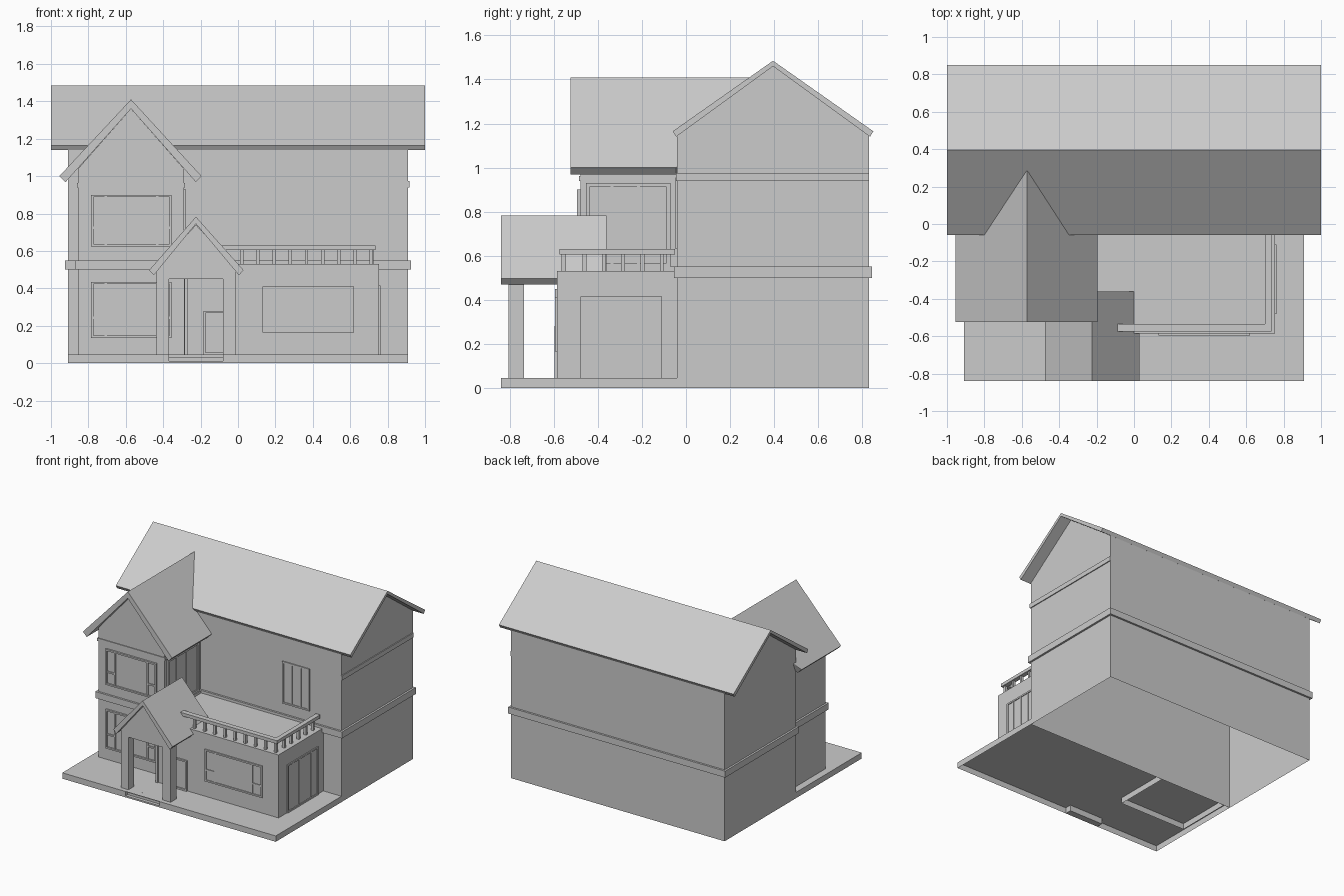
import bpy, bmesh

if "Cube" in bpy.data.objects:
    bpy.data.objects.remove(bpy.data.objects["Cube"])


def finish(name, bm):
    bmesh.ops.recalc_face_normals(bm, faces=bm.faces)
    me = bpy.data.meshes.new(name)
    bm.to_mesh(me)
    bm.free()
    ob = bpy.data.objects.new(name, me)
    bpy.context.collection.objects.link(ob)
    return ob


def place(axis, u, v, w):
    return {'x': (w, u, v), 'y': (u, w, v), 'z': (u, v, w)}[axis]


def prism(name, pts, axis, a, b, skip=(), caps=(True, True)):
    """Extrude a profile along an axis; b may be one value per point."""
    bm = bmesh.new()
    n = len(pts)
    bs = b if isinstance(b, (list, tuple)) else [b] * n
    A = [bm.verts.new(place(axis, u, v, a)) for u, v in pts]
    B = [bm.verts.new(place(axis, u, v, w)) for (u, v), w in zip(pts, bs)]
    for i in range(n):
        if i not in skip:
            j = (i + 1) % n
            bm.faces.new((A[i], A[j], B[j], B[i]))
    if caps[0]:
        bm.faces.new(A)
    if caps[1]:
        bm.faces.new(B)
    bmesh.ops.triangulate(bm, faces=[f for f in bm.faces if len(f.verts) > 4])
    return finish(name, bm)


def add_box(bm, x0, x1, y0, y1, z0, z1):
    vs = bmesh.ops.create_cube(bm, size=1)['verts']
    for v in vs:
        v.co = (x1 if v.co.x > 0 else x0, y1 if v.co.y > 0 else y0, z1 if v.co.z > 0 else z0)


def boxes(name, items):
    bm = bmesh.new()
    for it in items:
        add_box(bm, *it)
    return finish(name, bm)


def belt(name, x0, x1, y0, y1, z0, z1, t, back=True):
    """Moulding of thickness t round a rectangular wall."""
    items = [(x0 - t, x1 + t, y0 - t, y0, z0, z1), (x0 - t, x0, y0, y1, z0, z1), (x1, x1 + t, y0, y1, z0, z1)]
    if back:
        items.append((x0 - t, x1 + t, y1, y1 + t, z0, z1))
    boxes(name, items)


def window(name, side, p, u0, u1, v0, v1, bars=(), cross=(), t=.012, f=.012):
    """Framed window on a front (-y) or right (+x) wall at plane p."""
    bm = bmesh.new()

    def part(a, b, c, d, depth):
        if side == 'front':
            add_box(bm, a, b, p - depth, p + .005, c, d)
        else:
            add_box(bm, p - .005, p + depth, a, b, c, d)
    part(u0, u0 + f, v0, v1, t)
    part(u1 - f, u1, v0, v1, t)
    part(u0 + f, u1 - f, v0, v0 + f, t)
    part(u0 + f, u1 - f, v1 - f, v1, t)
    for b in bars:
        part(b - .007, b + .007, v0 + f, v1 - f, t * .7)
    for a, b, v in cross:
        part(a, b, v - .006, v + .006, t * .7)
    part(u0 + f, u1 - f, v0 + f, v1 - f, .002)
    finish(name, bm)


def bay_style(name, p, u0, u1, v0, v1, t):
    s = (u1 - u0) * .18
    v = v0 + (v1 - v0) * .36
    window(name, 'front', p, u0, u1, v0, v1, (u0 + s, u1 - s),
           ((u0 + .012, u0 + s, v), (u1 - s, u1 - .012, v)), t)


# Main house: open underneath, gables left and right
prism("house_walls", [(-.04, 0), (.83, 0), (.83, 1.145), (.395, 1.46), (-.04, 1.145)],
      'x', -.91, .91, skip=(0,))
prism("main_roof", [(-.06, 1.165), (.395, 1.485), (.85, 1.165), (.835, 1.14), (.395, 1.46), (-.045, 1.14)],
      'x', -1, 1)
belt("house_belt", -.91, .91, -.04, .83, .5, .55, .015)
boxes("gable_strip", [(.91, .917, -.045, .83, .94, .975)])

# Base slab with a notch for the steps
prism("base_slab", [(-.91, -.84), (-.37, -.84), (-.37, -.79), (-.08, -.79), (-.08, -.84),
                    (.91, -.84), (.91, -.04), (-.91, -.04)], 'z', 0, .045, caps=(False, True))
boxes("entry_steps", [(-.37, -.08, -.84, -.79, 0, .012), (-.37, -.08, -.815, -.79, .012, .03)])

# Front bay with its own gable roof
prism("bay_walls", [(-.855, 0), (-.29, 0), (-.29, 1.04), (-.572, 1.36), (-.855, 1.04)],
      'y', -.48, -.04, skip=(0,), caps=(True, False))
prism("bay_roof", [(-.955, 1.0), (-.572, 1.41), (-.195, 1.0), (-.225, .968), (-.572, 1.36), (-.922, .968)],
      'y', -.525, [-.045, .285, -.045, -.045, .285, -.045])
belt("bay_belt", -.855, -.29, -.48, -.04, .5, .55, .015, back=False)
belt("bay_upper_strip", -.855, -.29, -.48, -.04, .94, .962, .006, back=False)

# Single-storey room with balcony on top
boxes("front_room", [(-.29, .755, -.585, -.04, .045, .53)])
rail = [(-.09, .735, -.575, -.535, .605, .63), (.7, .735, -.535, -.05, .605, .63)]
boxes("balcony_rail", rail)
posts = [(x - .009, x + .009, -.565, -.545, .53, .605) for x in [.02 + .0865 * i for i in range(9)]]
posts += [(.705, .725, y - .009, y + .009, .53, .605) for y in [-.46 + .0875 * i for i in range(5)]]
boxes("balusters", posts)

# Porch: columns, gable panel, roof
boxes("porch_columns", [(-.435, -.37, -.805, -.735, .045, .5), (-.08, -.01, -.805, -.735, .045, .5)])
prism("porch_gable", [(-.435, .45), (-.01, .45), (-.01, .505), (-.225, .74), (-.435, .505)], 'y', -.805, -.735)
prism("porch_roof", [(-.475, .497), (-.225, .783), (.03, .497), (.005, .47), (-.225, .745), (-.45, .47)],
      'y', -.84, -.36)
boxes("door_jamb", [(-.285, -.27, -.595, -.58, .045, .45)])
window("entry_panel", 'front', -.585, -.185, -.02, .045, .28)

# Windows
bay_style("bay_lower_window", -.48, -.785, -.355, .135, .435, .014)
bay_style("bay_upper_window", -.48, -.785, -.355, .625, .9, .014)
bay_style("room_front_window", -.585, .13, .62, .165, .41, .01)
window("room_side_window", 'right', .755, -.48, -.11, .045, .415, (-.413, -.335, -.255, -.19), t=.008)
window("bay_side_window", 'right', -.29, -.455, -.07, .55, .93, (-.335, -.215), t=.01, f=.018)
window("balcony_window", 'front', -.04, .41, .64, .63, .955, (.487, .563), t=.008)
